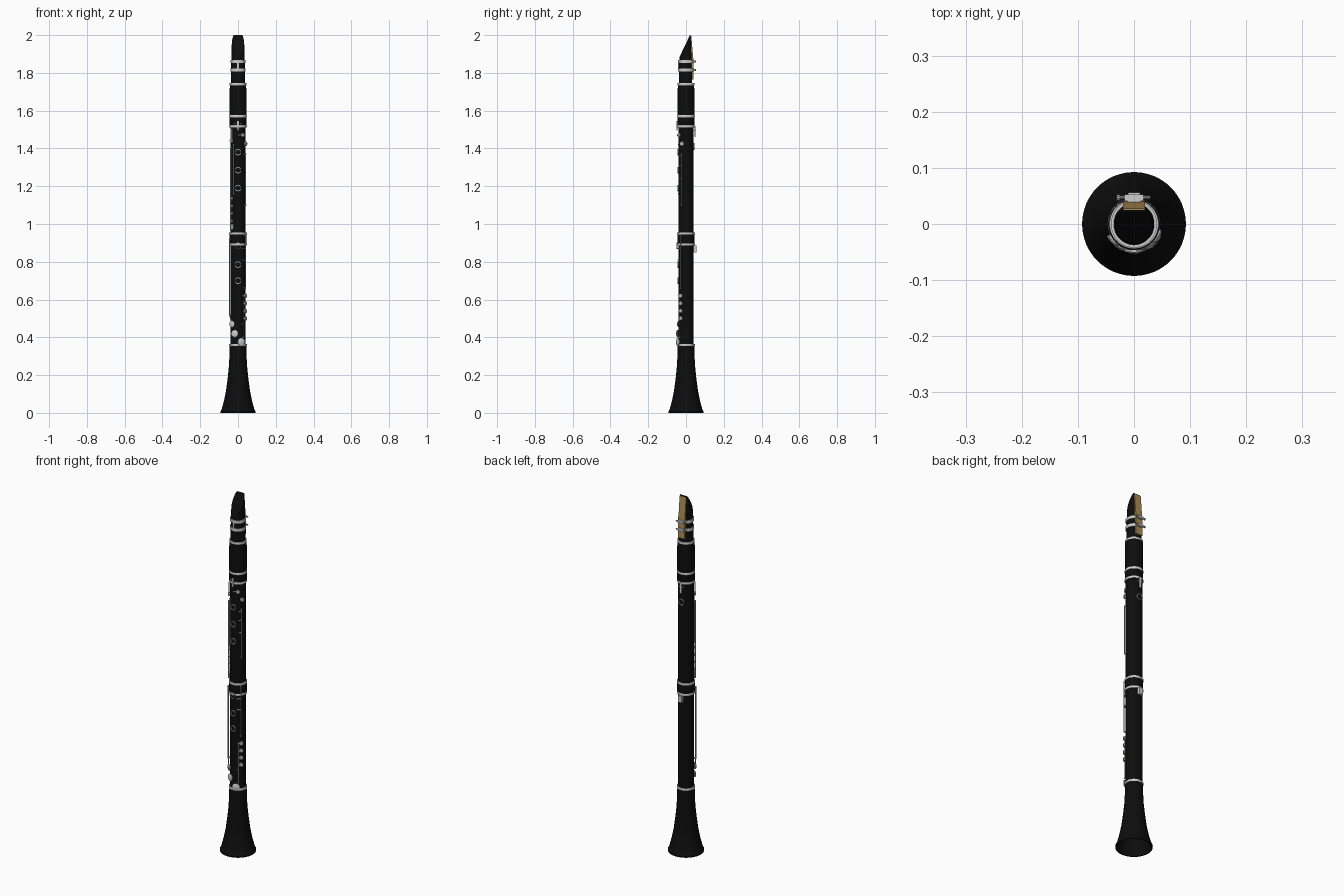
import bpy, bmesh, math
from mathutils import Vector, Matrix

if "Cube" in bpy.data.objects:
    bpy.data.objects.remove(bpy.data.objects["Cube"])


def mat(name, c):
    m = bpy.data.materials.new(name)
    m.diffuse_color = (*c, 1)
    m.use_nodes = True
    m.node_tree.nodes["Principled BSDF"].inputs["Base Color"].default_value = m.diffuse_color
    return m


BLACK = mat("black wood", (0.004, 0.004, 0.0045))
SILVER = mat("silver", (0.62, 0.62, 0.62))
KEY = mat("key metal", (0.42, 0.42, 0.43))
TAN = mat("reed cane", (0.42, 0.27, 0.09))


def finish(name, bm, m):
    bmesh.ops.recalc_face_normals(bm, faces=bm.faces)
    me = bpy.data.meshes.new(name)
    bm.to_mesh(me)
    bm.free()
    me.materials.append(m)
    ob = bpy.data.objects.new(name, me)
    bpy.context.collection.objects.link(ob)
    bpy.context.view_layer.objects.active = ob
    ob.select_set(True)
    bpy.ops.object.shade_smooth_by_angle(angle=math.radians(35))
    ob.select_set(False)
    return ob


def lathe_bm(prof, n=48, closed=False, sy=1.0):
    bm = bmesh.new()
    rings = [[bm.verts.new((r * math.cos(2 * math.pi * i / n), sy * r * math.sin(2 * math.pi * i / n), z))
              for i in range(n)] for r, z in prof]
    pairs = list(zip(rings, rings[1:])) + ([(rings[-1], rings[0])] if closed else [])
    for a, b in pairs:
        for i in range(n):
            j = (i + 1) % n
            bm.faces.new((a[i], a[j], b[j], b[i]))
    if not closed:
        bm.faces.new(rings[0])
        bm.faces.new(rings[-1])
    return bm


def lathe(name, prof, m, **k):
    return finish(name, lathe_bm(prof, **k), m)


def place(a, r, z):
    # a = degrees around the body, 0 at the front, positive to the right
    t = math.radians(a)
    return Vector((r * math.sin(t), -r * math.cos(t), z))


def frame(a, r, z):
    # local z points outward, local y points up
    out = place(a, 1, 0)
    up = Vector((0, 0, 1))
    side = up.cross(out)
    return Matrix.Translation(place(a, r, z)) @ Matrix((side, up, out)).transposed().to_4x4()


def rod(name, p, q, rad, m=KEY, n=10):
    d = Vector(q) - Vector(p)
    bm = lathe_bm([(rad, 0), (rad, d.length)], n)
    bm.transform(Matrix.Translation(p) @ d.to_track_quat('Z', 'Y').to_matrix().to_4x4())
    return finish(name, bm, m)


def disc(name, a, r, z, rad, m=SILVER):
    # key cup with a pad underneath
    for nm, pr, mm in ((name, [(rad, 0), (rad, .003), (rad * .75, .006)], m),
                       (name + "_pad", [(rad * .85, -.003), (rad * .85, .0005)], TAN)):
        bm = lathe_bm(pr, 20)
        bm.transform(frame(a, r, z))
        finish(nm, bm, mm)


def hole_ring(name, a, r, z, rad=.017):
    bm = lathe_bm([(rad, 0), (rad, .005), (rad - .004, .005), (rad - .004, 0)], 24, True)
    bm.transform(frame(a, r, z))
    finish(name, bm, KEY)


def box(name, c, s, m):
    bm = bmesh.new()
    bmesh.ops.create_cube(bm, size=1, matrix=Matrix.Translation(c) @ Matrix.Diagonal((*s, 1)))
    return finish(name, bm, m)


def plate(name, a, r, z, w, h, t=.005, m=SILVER):
    bm = bmesh.new()
    bmesh.ops.create_cube(bm, size=1, matrix=frame(a, r, z) @ Matrix.Diagonal((w, h, t, 1)))
    return finish(name, bm, m)


def long_rod(name, a, z0, z1, r=.047, rad=.0028):
    # hinge tube on small posts
    rod(name, place(a, r, z0), place(a, r, z1), rad)
    for z in (z0, z1):
        rod(name + "_post", place(a, .036, z), place(a, r + .003, z), .004)


# Bell, hollow from below
lathe("bell", [(.044, .365), (.0455, .30), (.048, .25), (.054, .19), (.063, .12), (.073, .07), (.086, .02),
               (.0925, .008), (.0915, 0), (.086, 0), (.078, .03), (.066, .07), (.055, .12), (.045, .19),
               (.036, .25), (.028, .34)], BLACK, n=64)
# Joints and barrel
lathe("lower_joint", [(.041, .35), (.041, .90)], BLACK)
lathe("middle_socket", [(.042, .885), (.045, .89), (.045, .95), (.042, .955)], BLACK)
lathe("upper_joint", [(.041, .94), (.041, 1.52)], BLACK)
lathe("upper_socket", [(.042, 1.51), (.045, 1.515), (.045, 1.575)], BLACK)
lathe("barrel", [(.044, 1.57), (.0455, 1.60), (.0455, 1.70), (.042, 1.74)], BLACK)
# Metal rings
for z, r in ((.36, .047), (.892, .0465), (.95, .0465), (1.517, .0465), (1.57, .0465), (1.74, .0445)):
    lathe("joint_ring", [(r - .007, z - .006), (r - .001, z - .006), (r, z - .004), (r, z + .004),
                         (r - .001, z + .006), (r - .007, z + .006)], SILVER, closed=True)

# Mouthpiece: lathed body cut by the beak slope and the reed table
bm = lathe_bm([(.038, 1.74), (.038, 1.80), (.0355, 1.87), (.034, 1.93), (.031, 2.0)])
for co, no in (((0, -.034, 1.885), (0, -.115, .055)), ((0, .031, 1.80), (0, 1, .03))):
    g = bm.verts[:] + bm.edges[:] + bm.faces[:]
    cut = bmesh.ops.bisect_plane(bm, geom=g, plane_co=co, plane_no=no, clear_outer=True)
    bmesh.ops.holes_fill(bm, edges=[e for e in bm.edges if e.is_boundary])
finish("mouthpiece", bm, BLACK)

# Reed wedge
bm = bmesh.new()
sec = [(.030, 1.765), (.041, 1.765), (.040, 1.86), (.028, 1.995), (.0245, 1.995)]
L = [bm.verts.new((-.02, y, z)) for y, z in sec]
R = [bm.verts.new((.02, y, z)) for y, z in sec]
bm.faces.new(L)
bm.faces.new(R)
for i in range(5):
    j = (i + 1) % 5
    bm.faces.new((L[i], L[j], R[j], R[i]))
finish("reed", bm, TAN)

# Ligature bands and screws
for z in (1.815, 1.86):
    lathe("ligature_band", [(.036, z - .008), (.041, z - .008), (.041, z + .008), (.036, z + .008)],
          SILVER, closed=True, sy=1.03)
    box("ligature_lug", (0, .047, z), (.034, .012, .012), SILVER)
    rod("ligature_screw", (-.029, .047, z), (.029, .047, z), .0035)
    rod("screw_head", (-.031, .047, z), (-.025, .047, z), .006)
box("ligature_bar", (0, -.0395, 1.8375), (.008, .004, .04), SILVER)

# Finger hole rings on the front
for z in (1.38, 1.285, 1.19, .885, .785, .70):
    hole_ring("finger_ring", 0, .041 if z != .885 else .0445, z)
# Throat keys at the top
plate("throat_key", 0, .048, 1.52, .011, .05)
rod("throat_cross", place(-28, .047, 1.53), place(28, .047, 1.53), .0025)
rod("throat_lever", place(0, .046, 1.47), place(40, .045, 1.47), .003)
disc("throat_pad_key", 35, .044, 1.47, .011)
disc("side_throat_key", 62, .045, 1.425, .013)
plate("left_throat_key", -50, .046, 1.475, .009, .06)
disc("left_throat_pad", -50, .045, 1.44, .011)
# Hinge rods
long_rod("right_upper_rod", 58, 1.10, 1.37)
long_rod("left_upper_rod", -55, .97, 1.40)
long_rod("front_left_upper_rod", -32, 1.16, 1.42, .044, .002)
long_rod("left_lower_rod", -62, .52, .92, .05)
long_rod("right_lower_rod", 52, .66, .94, .049)
long_rod("foot_rod", 38, .40, .62, .046, .002)
for z in (1.36, 1.31, 1.24):
    plate("trill_touch", 50, .046, z, .016, .006)
for z in (.87, .81):
    plate("rod_arm", 40, .046, z, .022, .006)
# Small side keys on the left, little finger keys on the right
for i in range(4):
    disc("left_side_key", -46, .045, 1.135 - .04 * i, .008, KEY)
    disc("right_finger_key", 55, .047, .62 - .04 * i, .012)
plate("side_lever", -42, .045, .985, .012, .03)
# Large pad keys near the bell
for a, z, rad in ((-42, .47, .018), (-22, .42, .02), (22, .375, .021)):
    disc("bell_pad_key", a, .0455, z, rad)
rod("bell_key_arm", place(-42, .046, .47), place(40, .046, .47), .0022)
rod("left_pad_arm", place(-62, .05, .52), place(-42, .048, .47), .003)
# Back: register key, thumb ring and thumb rest
plate("register_key", 180, .047, 1.49, .011, .06)
rod("register_hinge", (-.016, .045, 1.495), (.016, .045, 1.495), .003)
hole_ring("thumb_ring", 180, .041, 1.41, .018)
plate("thumb_rest_plate", 180, .0425, .875, .024, .045)
box("thumb_rest_hook", (0, .049, .868), (.022, .014, .036), SILVER)
